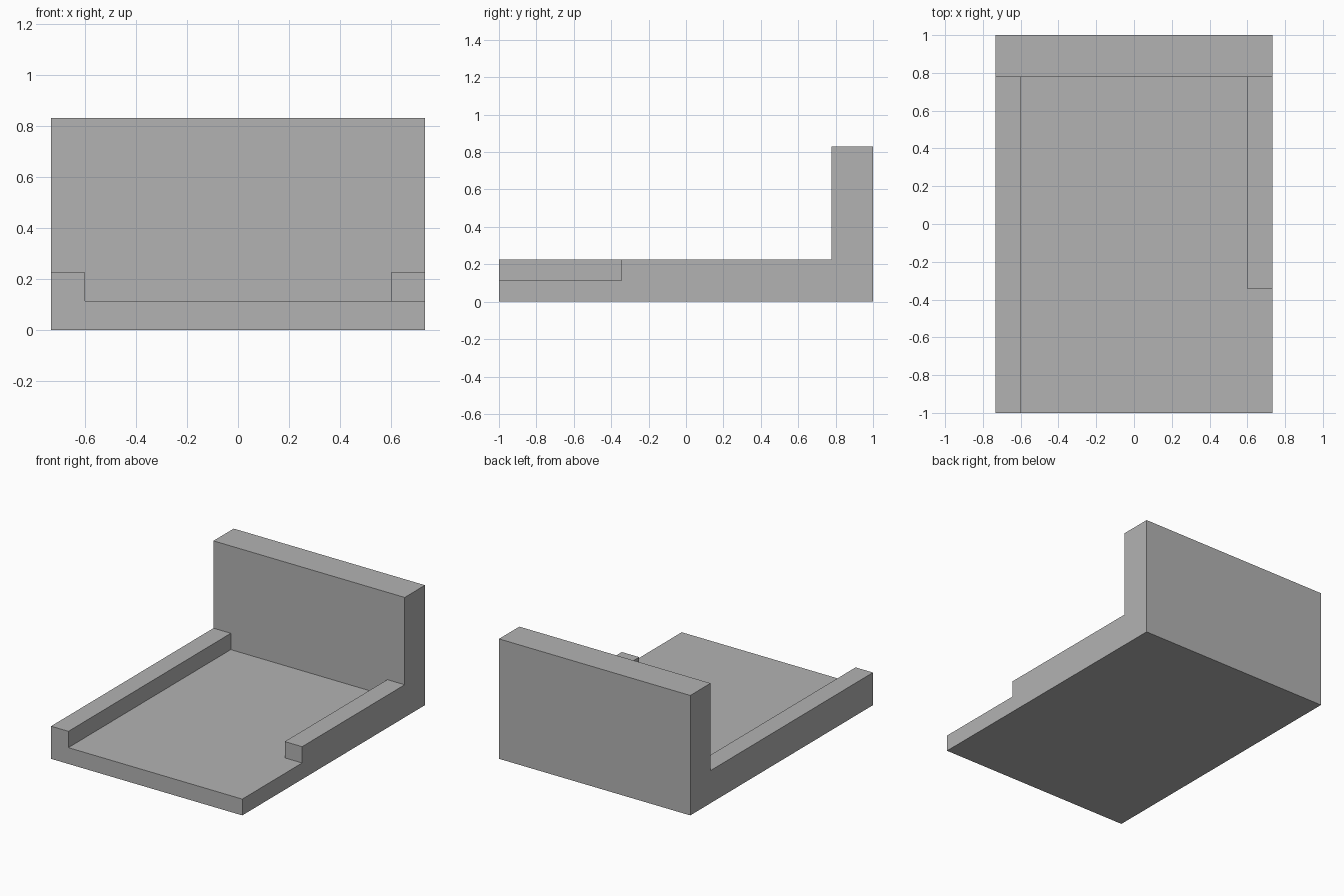
import bpy
import bmesh

if "Cube" in bpy.data.objects:
    bpy.data.objects.remove(bpy.data.objects["Cube"], do_unlink=True)

# Plan divisions and levels
XS = (-0.733, -0.6, 0.6, 0.733)
YS = (-1.0, -0.345, 0.778, 1.0)
FLOOR_Z, RAIL_Z, WALL_Z = 0.113, 0.226, 0.831


def raise_faces(bm, faces, height):
    """Extrude faces upward and return the raised top faces."""
    result = bmesh.ops.extrude_face_region(bm, geom=faces)["geom"]
    verts = [g for g in result if isinstance(g, bmesh.types.BMVert)]
    bmesh.ops.translate(bm, verts=verts, vec=(0, 0, height))
    return [g for g in result if isinstance(g, bmesh.types.BMFace)]


def is_wall(face):
    return face.calc_center_median().y > YS[2]


def is_raised(face):
    c = face.calc_center_median()
    long_rail = c.x < XS[1]
    short_rail = c.x > XS[2] and c.y > YS[1]
    return long_rail or short_rail or is_wall(face)


# Base plate, divided where the rails and wall begin
bm = bmesh.new()
grid = [[bm.verts.new((x, y, 0)) for x in XS] for y in YS]
plate = [bm.faces.new((grid[j][i], grid[j][i + 1], grid[j + 1][i + 1], grid[j + 1][i]))
         for j in range(3) for i in range(3)]
top = raise_faces(bm, plate, FLOOR_Z)

# Side rails, one running full length and one stopping short, then the back wall
top = raise_faces(bm, [f for f in top if is_raised(f)], RAIL_Z - FLOOR_Z)
raise_faces(bm, [f for f in top if is_wall(f)], WALL_Z - RAIL_Z)

# Merge flat regions into clean faces
bmesh.ops.recalc_face_normals(bm, faces=bm.faces)
bmesh.ops.dissolve_limit(bm, angle_limit=0.01, verts=bm.verts, edges=bm.edges)
bmesh.ops.recalc_face_normals(bm, faces=bm.faces)

mesh = bpy.data.meshes.new("railed_base_with_back_wall")
bm.to_mesh(mesh)
bm.free()
body = bpy.data.objects.new("railed_base_with_back_wall", mesh)
bpy.context.collection.objects.link(body)

# Plain grey finish
grey = bpy.data.materials.new("plain_grey")
grey.use_nodes = True
colour = (0.45, 0.45, 0.45, 1)
grey.diffuse_color = colour
grey.node_tree.nodes["Principled BSDF"].inputs["Base Color"].default_value = colour
mesh.materials.append(grey)
